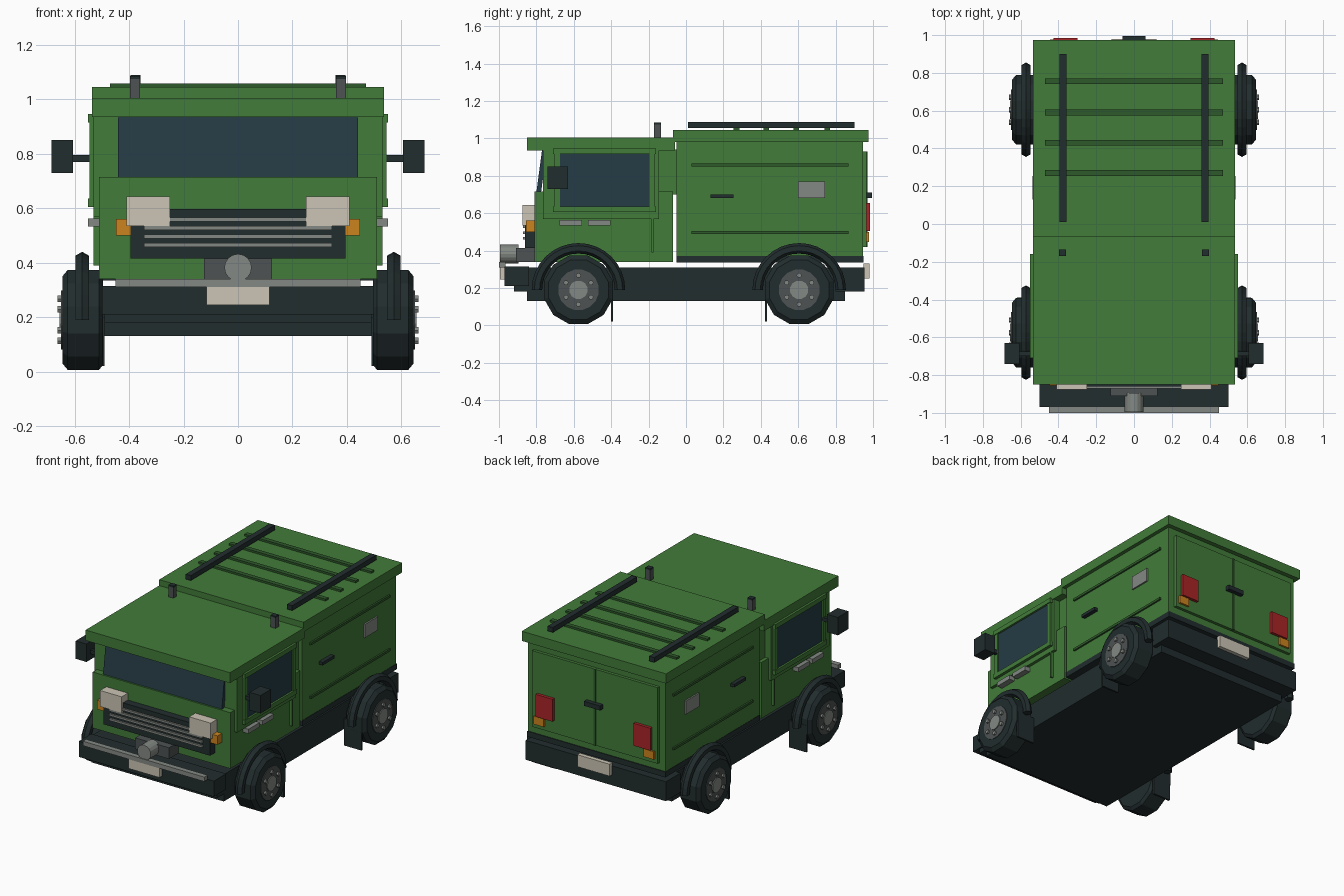
import bpy
import bmesh
from math import sin, cos, pi, radians
from mathutils import Matrix

default_cube = bpy.data.objects.get("Cube")
if default_cube:
    bpy.data.objects.remove(default_cube, do_unlink=True)


def material(name, red, green, blue):
    mat = bpy.data.materials.new(name)
    mat.use_nodes = True
    colour = (red, green, blue, 1)
    mat.diffuse_color = colour
    shader = mat.node_tree.nodes["Principled BSDF"]
    shader.inputs["Base Color"].default_value = colour
    shader.inputs["Roughness"].default_value = 0.8
    return mat


body_green = material("body green", .054, .2, .041)
dark_green = material("dark green", .027, .1, .023)
black = material("off black", .016, .026, .027)
glass = material("tinted glass", .018, .045, .06)
cream = material("lamp cream", .6, .56, .46)
light_grey = material("light grey", .23, .25, .23)
dark_grey = material("dark grey", .075, .085, .085)
orange = material("indicator orange", .6, .23, .013)
tail_red = material("tail light red", .4, .018, .02)


def finish(name, bm, mat):
    bmesh.ops.recalc_face_normals(bm, faces=bm.faces)
    mesh = bpy.data.meshes.new(name)
    bm.to_mesh(mesh)
    bm.free()
    mesh.materials.append(mat)
    obj = bpy.data.objects.new(name, mesh)
    bpy.context.collection.objects.link(obj)
    return obj


def block(name, mat, xs, ys, zs):
    """Box between two limits on each axis."""
    bm = bmesh.new()
    bmesh.ops.create_cube(bm, size=1)
    for v in bm.verts:
        v.co = [(lim[0] + lim[1]) / 2 + c * (lim[1] - lim[0])
                for lim, c in zip((xs, ys, zs), v.co)]
    return finish(name, bm, mat)


def centred(name, mat, half_width, ys, zs):
    return block(name, mat, (-half_width, half_width), ys, zs)


def pair(name, mat, xs, ys, zs):
    """The same box on the left (+x) and the right (-x)."""
    block("left_" + name, mat, xs, ys, zs)
    block("right_" + name, mat, (-xs[1], -xs[0]), ys, zs)


def lathe_x(name, mat, profile, sides, y, z, side):
    """Solid turned about the x axis from (x, radius) points."""
    bm = bmesh.new()
    rings = []
    for x, r in profile:
        angles = [2 * pi * (i + .5) / sides for i in range(sides)]
        rings.append([bm.verts.new((side * x, y + r * sin(a), z - r * cos(a))) for a in angles])
    for a, b in zip(rings, rings[1:]):
        for i in range(sides):
            j = (i + 1) % sides
            bm.faces.new((a[i], a[j], b[j], b[i]))
    bm.faces.new(rings[0])
    bm.faces.new(rings[-1])
    return finish(name, bm, mat)


def fender(name, y, z, side, major=.222, minor=.028, steps=16, sides=6):
    """Half-ring wheel arch swept over the tyre."""
    bm = bmesh.new()
    rings = []
    for i in range(steps + 1):
        a = pi * i / steps
        ring = []
        for k in range(sides):
            t = 2 * pi * k / sides
            r = major + minor * cos(t)
            ring.append(bm.verts.new((side * .572 + minor * sin(t), y + r * cos(a), z + r * sin(a))))
        rings.append(ring)
    for a, b in zip(rings, rings[1:]):
        for k in range(sides):
            j = (k + 1) % sides
            bm.faces.new((a[k], a[j], b[j], b[k]))
    bm.faces.new(rings[0])
    bm.faces.new(rings[-1])
    return finish(name, bm, black)


# Chassis and bumpers
centred("chassis", black, .49, (-.85, .85), (.13, .31))
centred("front_chassis_end", black, .49, (-.92, -.8), (.18, .31))
centred("front_bumper", black, .5, (-.97, -.84), (.21, .315))
centred("rear_bumper", black, .52, (.8, .955), (.18, .31))
centred("bumper_bar", light_grey, .45, (-1, -.965), (.31, .34))
centred("front_plate", cream, .115, (-.995, -.965), (.245, .31))
centred("rear_plate", cream, .12, (.95, .98), (.25, .33))

# Winch
centred("winch_mount", dark_grey, .125, (-.91, -.8), (.34, .415))
drum_mesh = bmesh.new()
bmesh.ops.create_cone(drum_mesh, cap_ends=True, segments=16, radius1=.05, radius2=.05, depth=.1,
                      matrix=Matrix.Translation((0, -.945, .382)) @ Matrix.Rotation(radians(90), 4, "X"))
finish("winch_drum", drum_mesh, light_grey)

# Cab
centred("cab_lower", body_green, .51, (-.81, -.07), (.34, .715))
centred("cab_upper", body_green, .485, (-.765, -.04), (.7, .94))
centred("cab_roof", body_green, .535, (-.85, -.06), (.935, 1.005))
pair("door_upper", body_green, (.48, .53), (-.765, -.145), (.57, .94))
pair("door_seam", body_green, (.505, .53), (-.185, -.175), (.39, .6))
windscreen = centred("windscreen", glass, .44, (-.8, -.775), (.71, .935))
for v in windscreen.data.vertices:
    if v.co.z > .8:
        v.co.y += .03

# Side windows with raised frames
pair("side_window", glass, (.52, .537), (-.68, -.19), (.63, .92))
for label, z in (("bottom", .605), ("top", .915)):
    pair("window_frame_" + label, body_green, (.52, .55), (-.71, -.16), (z, z + .03))
for label, y in (("front", -.705), ("back", -.195)):
    pair("window_frame_" + label, body_green, (.52, .545), (y, y + .03), (.61, .94))
for label, y in (("front", -.675), ("back", -.525)):
    pair("door_handle_" + label, light_grey, (.505, .55), (y, y + .12), (.533, .563))

# Mirrors and roof posts
pair("mirror_arm", black, (.52, .62), (-.7, -.675), (.77, .795))
pair("mirror", black, (.605, .685), (-.74, -.63), (.73, .85))
pair("roof_post", dark_grey, (.36, .397), (-.17, -.135), (.99, 1.075))
pair("roof_post_cap", black, (.36, .397), (-.17, -.135), (1.075, 1.085))

# Grille and front lamps
centred("grille", black, .395, (-.86, -.8), (.415, .597))
for i in range(4):
    z = .465 + i * .031
    centred("grille_slat", light_grey, .345, (-.872, -.85), (z - .007, z + .007))
pair("headlight", cream, (.25, .41), (-.875, -.8), (.535, .643))
pair("front_indicator", orange, (.39, .447), (-.855, -.8), (.5, .56))

# Cargo box
centred("cargo_box", body_green, .51, (-.05, .945), (.37, .99))
centred("cargo_skirt", black, .512, (-.05, .95), (.335, .372))
centred("cargo_roof", body_green, .535, (-.07, .975), (.98, 1.045))
for z in (.497, .857):
    pair("side_trim", dark_green, (.5, .521), (.03, .87), (z - .008, z + .008))
pair("side_latch", black, (.5, .537), (.13, .255), (.68, .7))
pair("side_panel", light_grey, (.5, .52), (.6, .742), (.68, .77))

# Roof rack
for y in (.27, .43, .59, .755):
    centred("roof_rib", dark_green, .47, (y - .015, y + .015), (1.03, 1.058))
pair("roof_rail", black, (.357, .395), (.01, .9), (1.055, 1.088))

# Rear doors and lamps
pair("rear_door", body_green, (.004, .465), (.93, .965), (.42, .93))
centred("rear_door_seam", dark_green, .008, (.93, .97), (.42, .93))
centred("rear_handle", black, .06, (.95, .995), (.68, .71))
pair("tail_light", tail_red, (.3, .425), (.94, .985), (.505, .655))
pair("rear_indicator", orange, (.37, .445), (.94, .978), (.447, .5))

# Wheels, arches and mud flaps
axle_z = .19
tyre = [(.495, .17), (.51, .19), (.625, .19), (.645, .165)]
for end, y in (("front", -.575), ("rear", .605)):
    for label, side in (("left", 1), ("right", -1)):
        prefix = label + "_" + end
        lathe_x(prefix + "_tyre", black, tyre, 12, y, axle_z, side)
        lathe_x(prefix + "_rim", dark_grey, [(.6, .11), (.65, .11)], 16, y, axle_z, side)
        lathe_x(prefix + "_hub", light_grey, [(.6, .05), (.656, .05)], 12, y, axle_z, side)
        for k in range(6):
            a = 2 * pi * (k + .5) / 6
            lathe_x(prefix + "_wheel_nut", light_grey, [(.64, .014), (.662, .014)], 6,
                    y + .077 * cos(a), axle_z + .077 * sin(a), side)
        fender(prefix + "_fender", y, axle_z, side)
for end, y in (("front", -.402), ("rear", .422)):
    pair(end + "_mud_flap", black, (.49, .62), (y, y + .012), (.02, .2))
